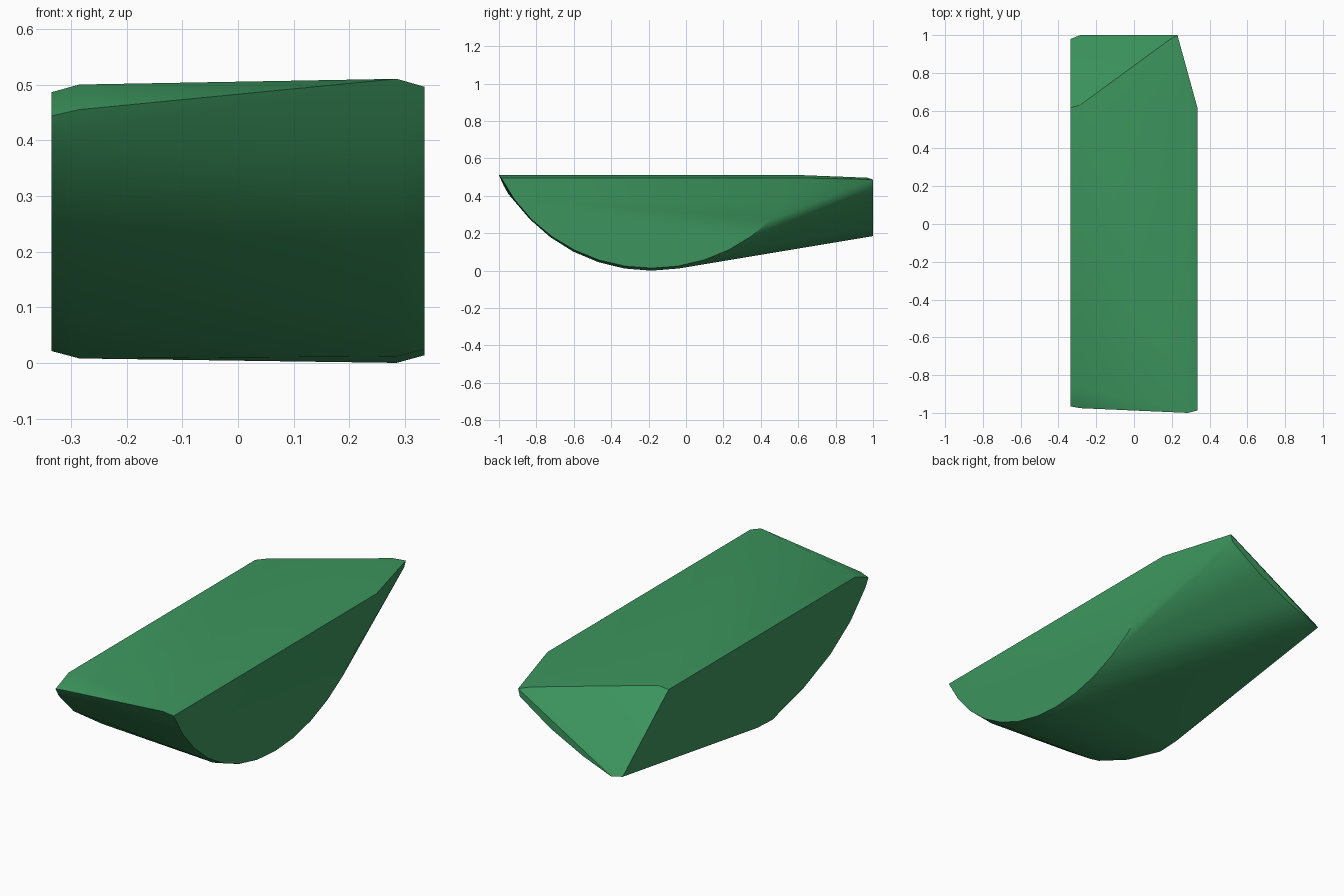
import bpy, bmesh, math

if "Cube" in bpy.data.objects:
    bpy.data.objects.remove(bpy.data.objects["Cube"])

W = 0.335       # half width
BEVEL = 0.05    # width of the softened rim
pts = []


def rim(profile, side):
    """Full profile just inside the side, slightly shrunk profile on the side."""
    cy = sum(p[0] for p in profile) / len(profile)
    for y, z in profile:
        pts.append((side * (W - BEVEL), y, z))
        pts.append((side * W, cy + (y - cy) * 0.985, 0.25 + (z - 0.25) * 0.945))


# right side: circular segment, flat side up
R, CY, CZ = 0.906, -0.185, 0.906
A = math.asin(0.815 / R)
right = [(CY + R * math.sin(t), CZ - R * math.cos(t))
         for t in (-A + 2 * A * i / 14 for i in range(15))]
rim(right, 1)

# left side: rounded front, long straight underside, sloped back
left = [(-0.87, 0.5), (-0.975, 0.455), (-0.95, 0.41), (-0.83, 0.28),
        (-0.67, 0.17), (-0.45, 0.075), (-0.2, 0.008), (-0.08, 0.014),
        (1.0, 0.185), (0.63, 0.5)]
rim(left, -1)

# back tip: curved edge from the lower left corner to the upper right
pts += [(0.23, 1.0, 0.487), (0.18, 0.97, 0.497), (0.22, 1.0, 0.45),
        (0.05, 1.0, 0.335), (-0.13, 1.0, 0.245)]

bm = bmesh.new()
for p in pts:
    bm.verts.new(p)
res = bmesh.ops.convex_hull(bm, input=bm.verts)
junk = {g for g in res["geom_interior"] + res["geom_unused"]
        if isinstance(g, bmesh.types.BMVert)}
bmesh.ops.delete(bm, geom=list(junk), context='VERTS')
bmesh.ops.recalc_face_normals(bm, faces=bm.faces)

me = bpy.data.meshes.new("rock_block")
bm.to_mesh(me)
bm.free()
ob = bpy.data.objects.new("rock_block", me)
bpy.context.collection.objects.link(ob)

mat = bpy.data.materials.new("green")
mat.diffuse_color = (0.045, 0.30, 0.11, 1)
mat.use_nodes = True
mat.node_tree.nodes["Principled BSDF"].inputs["Base Color"].default_value = mat.diffuse_color
me.materials.append(mat)

# soft shading with crisp main edges
bpy.context.view_layer.objects.active = ob
ob.select_set(True)
bpy.ops.object.shade_smooth_by_angle(angle=math.radians(25))
